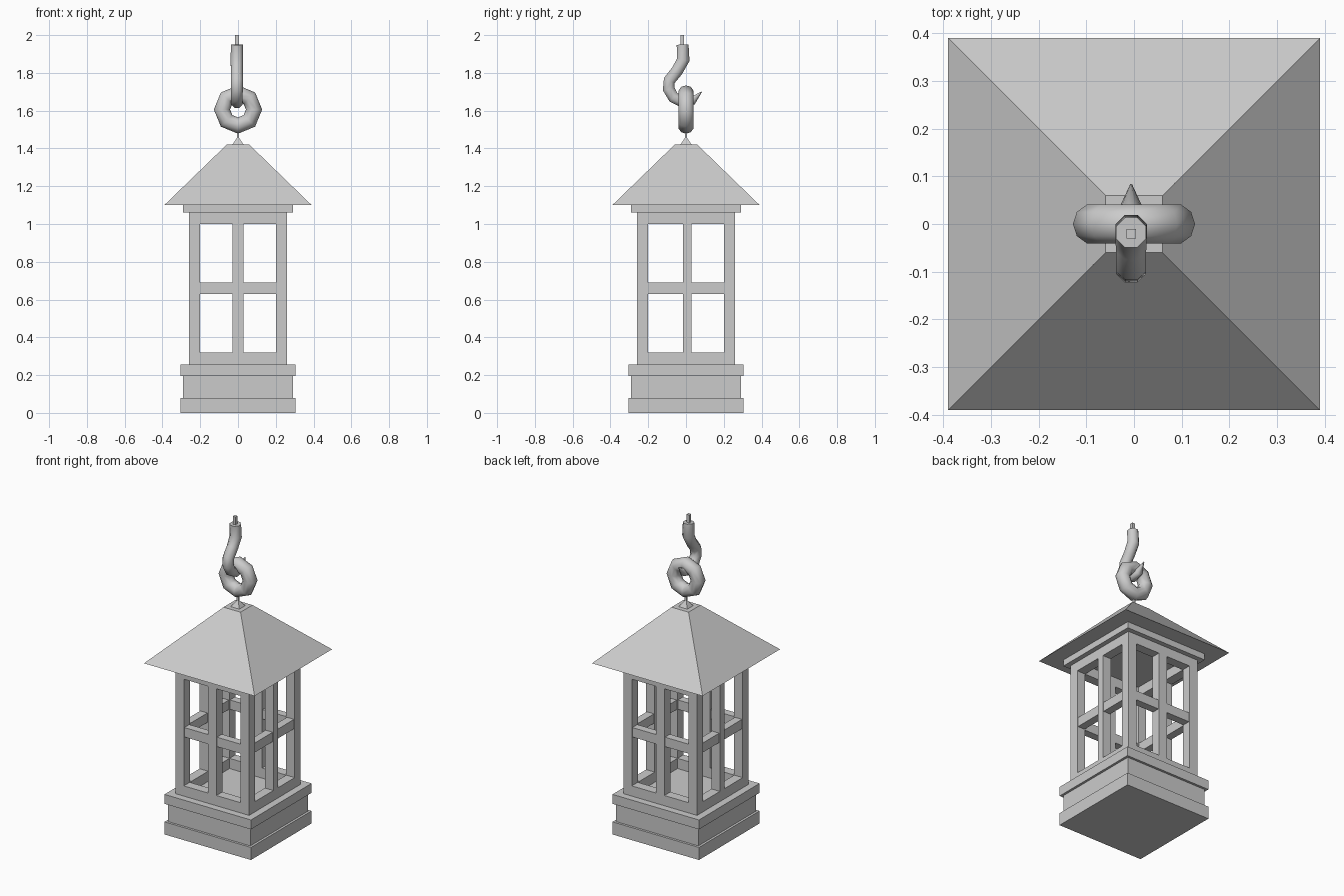
import bpy, bmesh, math
from mathutils import Vector

if "Cube" in bpy.data.objects:
    bpy.data.objects.remove(bpy.data.objects["Cube"])


def finish(name, bm, smooth=False):
    bmesh.ops.recalc_face_normals(bm, faces=bm.faces[:])
    me = bpy.data.meshes.new(name)
    bm.to_mesh(me)
    bm.free()
    ob = bpy.data.objects.new(name, me)
    bpy.context.collection.objects.link(ob)
    if smooth:
        bpy.ops.object.select_all(action='DESELECT')
        bpy.context.view_layer.objects.active = ob
        ob.select_set(True)
        bpy.ops.object.shade_smooth_by_angle(angle=math.radians(50))
    return ob


def box(name, x0, x1, y0, y1, z0, z1):
    bm = bmesh.new()
    bmesh.ops.create_cube(bm, size=1)
    for v in bm.verts:
        v.co = Vector((x1 if v.co.x > 0 else x0,
                       y1 if v.co.y > 0 else y0,
                       z1 if v.co.z > 0 else z0))
    return finish(name, bm)


def slab(name, h, z0, z1):
    return box(name, -h, h, -h, h, z0, z1)


def frustum(name, h0, h1, z0, z1):
    ob = slab(name, h0, z0, z1)
    for v in ob.data.vertices:
        if v.co.z > (z0 + z1) / 2:
            v.co.x *= h1 / h0
            v.co.y *= h1 / h0
    return ob


def tube(name, path, x, sides):
    """Sweep a polygon along (y, z, radius) points lying in the YZ plane."""
    bm = bmesh.new()
    rings = []
    for i, (y, z, r) in enumerate(path):
        a, b = path[max(i - 1, 0)], path[min(i + 1, len(path) - 1)]
        t = Vector((0, b[0] - a[0], b[1] - a[1])).normalized()
        n = Vector((0, -t.z, t.y))
        ring = []
        for k in range(sides):
            w = 2 * math.pi * (k + 0.5) / sides
            ring.append(bm.verts.new(Vector((x, y, z)) + r * (
                math.cos(w) * n + math.sin(w) * Vector((1, 0, 0)))))
        rings.append(ring)
    for p, q in zip(rings, rings[1:]):
        for k in range(sides):
            j = (k + 1) % sides
            bm.faces.new((p[k], p[j], q[j], q[k]))
    bm.faces.new(rings[0])
    bm.faces.new(rings[-1])
    return finish(name, bm, smooth=True)


# stepped base
slab("base_foot", 0.305, 0, 0.08)
slab("base_body", 0.29, 0.08, 0.195)
slab("base_rim", 0.305, 0.195, 0.255)

# corner posts
for sx in (-1, 1):
    for sy in (-1, 1):
        xs, ys = sorted((sx * 0.2, sx * 0.26)), sorted((sy * 0.2, sy * 0.26))
        box("corner_post", *xs, *ys, 0.255, 1.06)

# window frames: rails and glazing bars on all four sides
for i in range(4):
    bar = (-0.03, 0.03) if i % 2 == 0 else (-0.015, 0.03)
    if i == 3:
        bar = (-bar[1], -bar[0])
    parts = [box("bottom_rail", -0.2, 0.2, -0.26, -0.2, 0.255, 0.32),
             box("top_rail", -0.2, 0.2, -0.26, -0.2, 1.0, 1.06),
             box("cross_bar", -0.2, 0.2, -0.255, -0.205, 0.63, 0.69),
             box("upright_bar", *bar, -0.26, -0.2, 0.32, 1.0)]
    for ob in parts:
        ob.rotation_euler.z = i * math.pi / 2

# roof
slab("roof_plate", 0.29, 1.06, 1.10)
frustum("roof", 0.39, 0.06, 1.10, 1.42)
frustum("finial", 0.03, 0.006, 1.42, 1.455)
slab("finial_stem", 0.006, 1.45, 1.50)

# hanging ring
bpy.ops.mesh.primitive_torus_add(major_segments=8, minor_segments=10,
                                 major_radius=0.085, minor_radius=0.043,
                                 location=(0, 0, 1.606),
                                 rotation=(math.pi / 2, 0, 0))
bpy.context.object.name = "hanging_ring"
bpy.ops.object.shade_smooth_by_angle(angle=math.radians(60))

# hook, tapering to a point
hook = [(-0.018, 1.95, 0.034), (-0.014, 1.87, 0.036), (-0.048, 1.81, 0.034),
        (-0.088, 1.76, 0.034), (-0.092, 1.715, 0.034), (-0.066, 1.67, 0.033),
        (-0.015, 1.644, 0.032), (0.035, 1.652, 0.024), (0.083, 1.70, 0.002)]
tube("hook", hook, -0.006, 8)
box("hook_peg", -0.016, 0.004, -0.03, -0.01, 1.94, 2.0)
